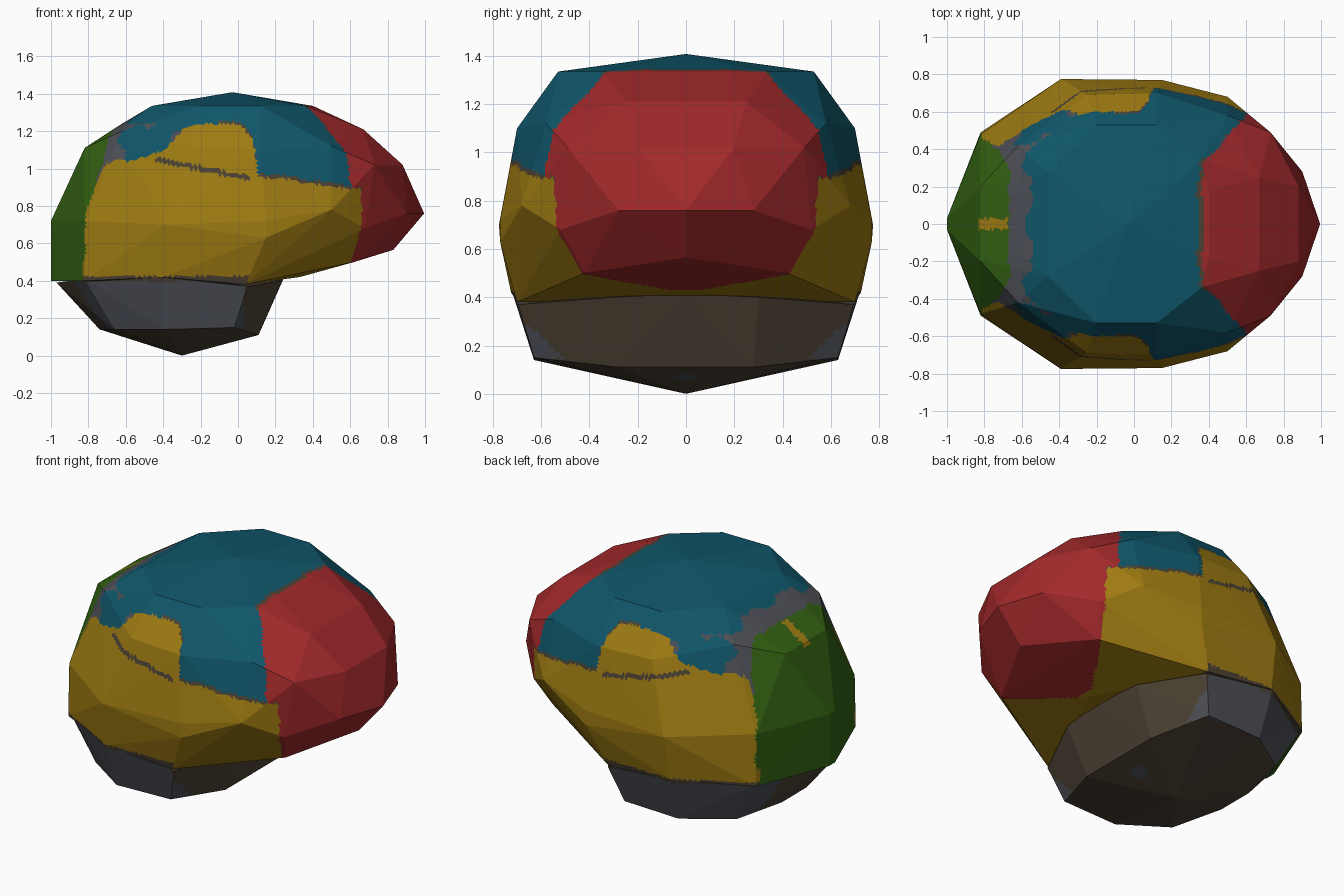
import bpy, bmesh, math
from mathutils import Vector, noise

if "Cube" in bpy.data.objects:
    bpy.data.objects.remove(bpy.data.objects["Cube"])

# Flat colours
COLOURS = [("brick_red", (0.36, 0.022, 0.024)), ("deep_teal", (0.005, 0.095, 0.145)),
           ("mustard", (0.345, 0.20, 0.006)), ("olive_green", (0.033, 0.12, 0.006)),
           ("slate_grey", (0.075, 0.08, 0.095)), ("crack_brown", (0.075, 0.055, 0.035))]
RED, TEAL, MUSTARD, GREEN, SLATE, BROWN = range(6)
MATS = []
for name, c in COLOURS:
    m = bpy.data.materials.new(name)
    m.diffuse_color = (*c, 1)
    m.use_nodes = True
    m.node_tree.nodes["Principled BSDF"].inputs["Base Color"].default_value = m.diffuse_color
    MATS.append(m)


def faceted_hull(name, half_points, rule, step=0.035):
    """Mirrored faceted body, finely split so the painted regions follow a rule."""
    bm = bmesh.new()
    for x, y, z in half_points:
        bm.verts.new((x, y, z))
        if y > 0:
            bm.verts.new((x, -y, z))
    bmesh.ops.convex_hull(bm, input=bm.verts[:])
    bmesh.ops.delete(bm, geom=[v for v in bm.verts if not v.link_faces], context='VERTS')
    bmesh.ops.recalc_face_normals(bm, faces=bm.faces[:])
    for _ in range(8):
        long_edges = [e for e in bm.edges if e.calc_length() > step]
        if not long_edges:
            break
        bmesh.ops.subdivide_edges(bm, edges=long_edges, cuts=1)
        bmesh.ops.triangulate(bm, faces=[f for f in bm.faces if len(f.verts) > 3])
    for f in bm.faces:
        f.material_index = rule(f.calc_center_median())
        f.smooth = False
    me = bpy.data.meshes.new(name)
    bm.to_mesh(me)
    bm.free()
    for m in MATS:
        me.materials.append(m)
    ob = bpy.data.objects.new(name, me)
    bpy.context.collection.objects.link(ob)
    return ob


def lerp_path(path, t):
    """Piecewise linear lookup."""
    for (a, u), (b, v) in zip(path, path[1:]):
        if t <= b:
            return u + (v - u) * max(0, t - a) / (b - a)
    return path[-1][1]


SIDE_LINE = [(-1, 1.0), (-0.6, 1.04), (-0.5, 1.06), (-0.36, 1.13), (-0.28, 1.22), (-0.15, 1.245),
             (0.02, 1.235), (0.08, 1.15), (0.11, 0.96), (0.62, 0.89)]
BACK_LINE = [(0.4, -0.83), (0.75, -0.82), (0.95, -0.75), (1.2, -0.67), (1.3, -0.64)]


def lobe_rule(c):
    x, y, z = c.x, abs(c.y), c.z
    n = noise.noise(Vector((x, y, z)) * 9) * 0.02
    # frontal lobe
    front = 0.37 + max(0, y - 0.32) * 0.9 if z > 0.9 else \
        max(0.33 + 0.62 * y, 0.37 + max(0, y - 0.32) * 1.05)
    d = x - front - n
    if d > 0:
        return RED
    if d > -0.025 and z > 1.25 and y < 0.35:
        return BROWN
    # rear lobe with its small centre stripe
    back = lerp_path(BACK_LINE, z)
    if x < back + n:
        if y < 0.03 and -0.83 < x < -0.68 and z > 1:
            return MUSTARD
        return GREEN
    # side lobe
    line = lerp_path(SIDE_LINE, x) + n
    if y > 0.42 and z < line:
        if z < 0.425 and x < 0.05:
            return BROWN
        crack = 1.05 - 0.2 * (x + 0.45)
        if -0.45 < x < 0.1 and abs(z - crack) < 0.013 and n > -0.004:
            return BROWN
        return MUSTARD
    if z < 0.8:
        return MUSTARD
    # mottled grey strip behind the crown
    if x < back + 0.07 + 3 * n or (x < -0.3 and z < 1.24 and n > 0.004):
        return SLATE
    if z < line + 0.02 and x > -0.1 and y > 0.4:
        return BROWN
    return TEAL


def base_rule(c):
    if math.hypot(c.x + 0.04, c.y) < 0.05 and c.z < 0.12:
        return SLATE
    if c.z > 0.395:
        return BROWN
    if abs(c.y) > 0.3 and c.x < 0.03 and c.z > 0.145:
        return SLATE
    return BROWN


# Upper body with the four coloured lobes
upper = [
    (-0.03, 0, 1.408),
    (0.40, 0.18, 1.335), (0.36, 0.34, 1.335), (0.12, 0.53, 1.335), (-0.20, 0.53, 1.335),
    (-0.46, 0.28, 1.335),
    (0.67, 0.25, 1.21), (0.50, 0.58, 1.12), (0.12, 0.70, 1.10), (-0.25, 0.69, 1.11),
    (-0.62, 0.42, 1.20), (-0.62, 0.15, 1.24), (-0.82, 0.20, 1.11),
    (0.88, 0.20, 1.02), (0.73, 0.49, 1.02),
    (0.995, 0, 0.76), (0.90, 0.28, 0.76), (0.68, 0.52, 0.68), (0.50, 0.68, 0.78),
    (0.15, 0.77, 0.72), (-0.39, 0.775, 0.70), (-0.82, 0.48, 0.72), (-1.0, 0.03, 0.72),
    (0.83, 0, 0.565), (0.62, 0.42, 0.50), (0.33, 0, 0.42), (0.04, 0.70, 0.38),
    (-0.40, 0.725, 0.42), (-0.82, 0.49, 0.40), (-1.0, 0.03, 0.40), (0.15, 0.77, 0.63),
]
faceted_hull("brain_lobes", upper, lobe_rule)

# Lower body
lower = [
    (0.245, 0, 0.415), (0.235, 0.30, 0.40), (0.05, 0.695, 0.37), (-0.41, 0.72, 0.42),
    (-0.82, 0.47, 0.41), (-0.97, 0.03, 0.39), (-0.90, 0.05, 0.33),
    (0.11, 0.28, 0.11), (-0.02, 0.63, 0.15), (-0.39, 0.63, 0.14), (-0.66, 0.45, 0.14),
    (-0.74, 0.12, 0.14), (-0.30, 0, 0.0),
]
faceted_hull("lower_brain", lower, base_rule)
